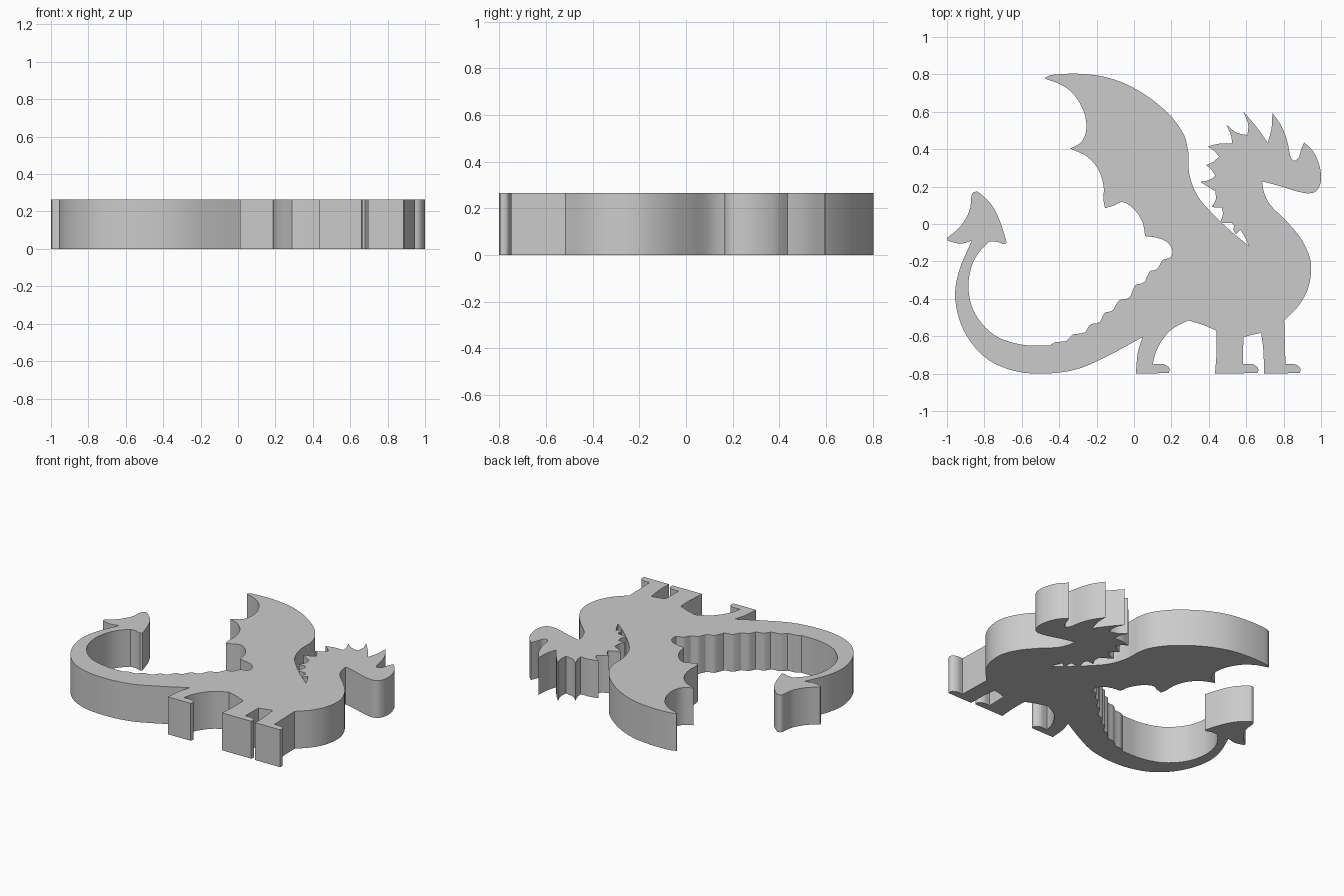
import bpy, bmesh
from mathutils import Vector

HEIGHT = 0.265
outline = [Vector((-0.475, 0.783))]          # starts at the wing tip, runs clockwise


def curve(*pts, steps=5):
    """Smooth curve from the last outline point through pts (sharp at both ends)."""
    p = [outline[-1]] + [Vector(q) for q in pts]
    p = [2 * p[0] - p[1]] + p + [2 * p[-1] - p[-2]]
    for a, b, c, d in zip(p, p[1:], p[2:], p[3:]):
        for i in range(1, steps + 1):
            t = i / steps
            outline.append(0.5 * (2 * b + (c - a) * t + (2 * a - 5 * b + 4 * c - d) * t * t
                                  + (3 * b - a - 3 * c + d) * t ** 3))


def line(*pts):
    outline.extend(Vector(q) for q in pts)


def foot(x_ankle, x_toe, x_heel):
    """Rounded toe, flat sole, heel."""
    line((x_ankle, -0.75))
    curve((x_toe - 0.04, -0.748), (x_toe - 0.008, -0.762), (x_toe, -0.78), (x_toe - 0.004, -0.797))
    line((x_heel, -0.8))


def scallop(x, y):
    """One stepped scale on the upper tail edge."""
    a = outline[-1].copy()
    dx, dy = x - a.x, y - a.y
    curve((a.x + 0.17 * dx, a.y + 0.42 * dy), (a.x + 0.38 * dx, a.y + 0.76 * dy),
          (a.x + 0.75 * dx, a.y + 0.84 * dy), (x, y), steps=3)


# wing leading edge, down to the notch behind the neck
curve((-0.43, 0.798), (-0.29, 0.803), (-0.13, 0.78), (0.03, 0.71), (0.18, 0.595),
      (0.265, 0.48), (0.29, 0.39))
curve((0.295, 0.27), (0.34, 0.15), (0.43, 0.045), (0.52, -0.04), (0.615, -0.118))

# spiky mane: each spike is a short curve out to a tip and back to a valley
curve((0.595, -0.075), (0.57, -0.03))
line((0.545, -0.055), (0.53, -0.03))
curve((0.535, -0.01), (0.525, 0.005))
line((0.46, 0.005))
curve((0.475, 0.05), (0.47, 0.088))
line((0.415, 0.09))
curve((0.437, 0.13), (0.435, 0.175))
line((0.355, 0.225))
curve((0.4, 0.235), (0.435, 0.255))
curve((0.415, 0.29), (0.385, 0.315))
curve((0.42, 0.33), (0.455, 0.36))
curve((0.43, 0.39), (0.395, 0.415))
curve((0.46, 0.43), (0.525, 0.43))
curve((0.518, 0.475), (0.495, 0.53))
curve((0.545, 0.49), (0.607, 0.475))
curve((0.61, 0.535), (0.585, 0.6))
curve((0.65, 0.525), (0.715, 0.435))
curve((0.735, 0.51), (0.74, 0.595))

# brow, nose horn, snout and jaw
curve((0.79, 0.52), (0.82, 0.44), (0.835, 0.365), (0.855, 0.338), (0.88, 0.355),
      (0.893, 0.395), (0.91, 0.437))
curve((0.96, 0.385), (0.992, 0.31), (1.0, 0.235), (0.978, 0.18), (0.935, 0.164),
      (0.87, 0.175), (0.78, 0.203), (0.685, 0.228))

# throat and chest
curve((0.695, 0.17), (0.73, 0.1), (0.82, 0.01), (0.9, -0.09), (0.945, -0.205),
      (0.935, -0.33), (0.885, -0.43), (0.803, -0.515))

# two front legs and the hind leg
foot(0.81, 0.89, 0.695)
curve((0.692, -0.68), (0.68, -0.582))
curve((0.635, -0.592), (0.585, -0.605))
foot(0.582, 0.665, 0.433)
curve((0.442, -0.68), (0.44, -0.57))
curve((0.37, -0.54), (0.29, -0.515))
curve((0.2, -0.565), (0.145, -0.63), (0.115, -0.69), (0.1, -0.75))
foot(0.105, 0.19, 0.01)
curve((0.02, -0.69), (0.045, -0.605))

# outer tail
curve((-0.13, -0.7), (-0.3, -0.775), (-0.48, -0.8), (-0.65, -0.783), (-0.8, -0.71),
      (-0.91, -0.57), (-0.956, -0.4), (-0.935, -0.25), (-0.868, -0.09))

# arrow-shaped tail barb
curve((-0.93, -0.105), (-0.995, -0.09))
line((-1.0, -0.075))
curve((-0.93, -0.015), (-0.88, 0.07), (-0.868, 0.155), (-0.85, 0.172), (-0.825, 0.165),
      (-0.76, 0.1), (-0.715, 0.01), (-0.68, -0.1))
line((-0.695, -0.108))
curve((-0.735, -0.095), (-0.775, -0.095))

# inner tail and its row of scales
curve((-0.835, -0.16), (-0.872, -0.24), (-0.885, -0.35), (-0.85, -0.48), (-0.745, -0.595),
      (-0.6, -0.645), (-0.45, -0.65))
for x, y in ((-0.36, -0.625), (-0.26, -0.578), (-0.18, -0.522), (-0.11, -0.458),
             (-0.02, -0.39), (0.06, -0.305), (0.13, -0.235), (0.2, -0.175)):
    scallop(x, y)

# rump and scalloped trailing edge of the wing
curve((0.205, -0.14), (0.175, -0.095), (0.12, -0.073), (0.06, -0.065))
curve((0.045, 0.01), (0.0, 0.08), (-0.06, 0.117), (-0.11, 0.098), (-0.155, 0.085))
curve((-0.163, 0.13), (-0.163, 0.205), (-0.19, 0.29), (-0.25, 0.36), (-0.34, 0.403))
curve((-0.28, 0.44), (-0.255, 0.51), (-0.268, 0.6), (-0.32, 0.69), (-0.39, 0.745),
      (-0.474, 0.776))

# extrude the silhouette into a solid slab
bm = bmesh.new()
face = bm.faces.new([bm.verts.new((p.x, p.y, 0)) for p in outline])
top = bmesh.ops.extrude_face_region(bm, geom=[face], use_keep_orig=True)
bmesh.ops.translate(bm, vec=(0, 0, HEIGHT),
                    verts=[g for g in top["geom"] if isinstance(g, bmesh.types.BMVert)])
bmesh.ops.recalc_face_normals(bm, faces=bm.faces)
bmesh.ops.triangulate(bm, faces=[f for f in bm.faces if len(f.verts) > 4])
mesh = bpy.data.meshes.new("dragon_silhouette")
bm.to_mesh(mesh)
bm.free()

grey = bpy.data.materials.new("plain grey")
grey.diffuse_color = (0.6, 0.6, 0.6, 1)
mesh.materials.append(grey)
dragon = bpy.data.objects.new("dragon_silhouette", mesh)
bpy.context.collection.objects.link(dragon)
bpy.context.view_layer.objects.active = dragon
dragon.select_set(True)
bpy.ops.object.shade_smooth_by_angle(angle=0.52)
